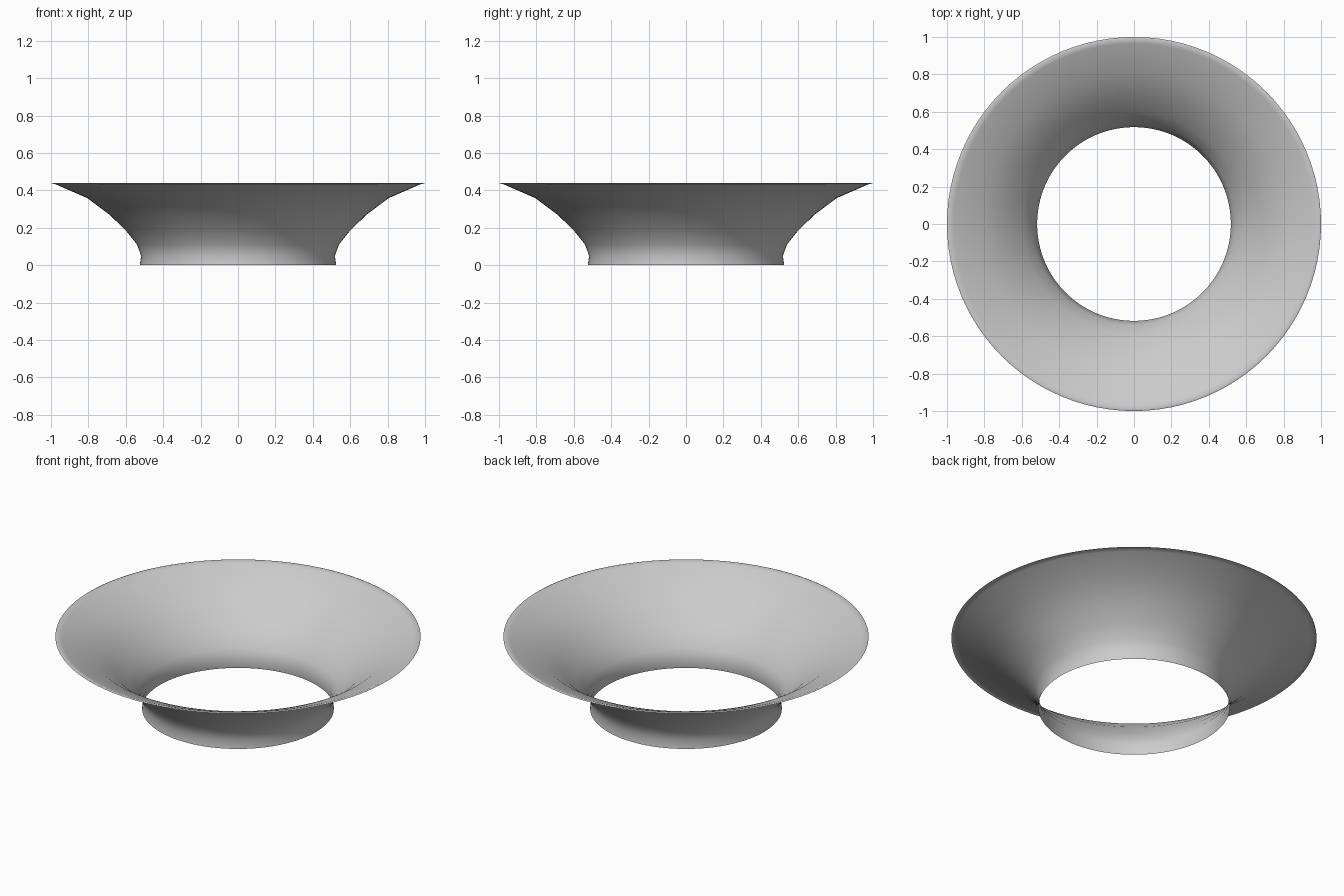
import bpy, bmesh, math

if "Cube" in bpy.data.objects:
    bpy.data.objects.remove(bpy.data.objects["Cube"])

# Flared ring profile: (radius, height), from foot to rolled lip
PROFILE = [(0.525, 0.0), (0.518, 0.05), (0.54, 0.11), (0.597, 0.182),
           (0.685, 0.268), (0.805, 0.358), (0.965, 0.428), (0.99, 0.438), (1.0, 0.434)]
SIDES = 96

# Revolve the profile into a thin open shell
bm = bmesh.new()
rings = [[bm.verts.new((r * math.cos(2 * math.pi * i / SIDES),
                        r * math.sin(2 * math.pi * i / SIDES), z))
          for i in range(SIDES)] for r, z in PROFILE]
for low, high in zip(rings, rings[1:]):
    for i in range(SIDES):
        j = (i + 1) % SIDES
        # wound so that normals face the inside / top of the dish
        f = bm.faces.new((low[i], high[i], high[j], low[j]))
        f.smooth = True

mesh = bpy.data.meshes.new("flared_ring")
bm.to_mesh(mesh)
bm.free()
ring = bpy.data.objects.new("flared_ring", mesh)
bpy.context.collection.objects.link(ring)
